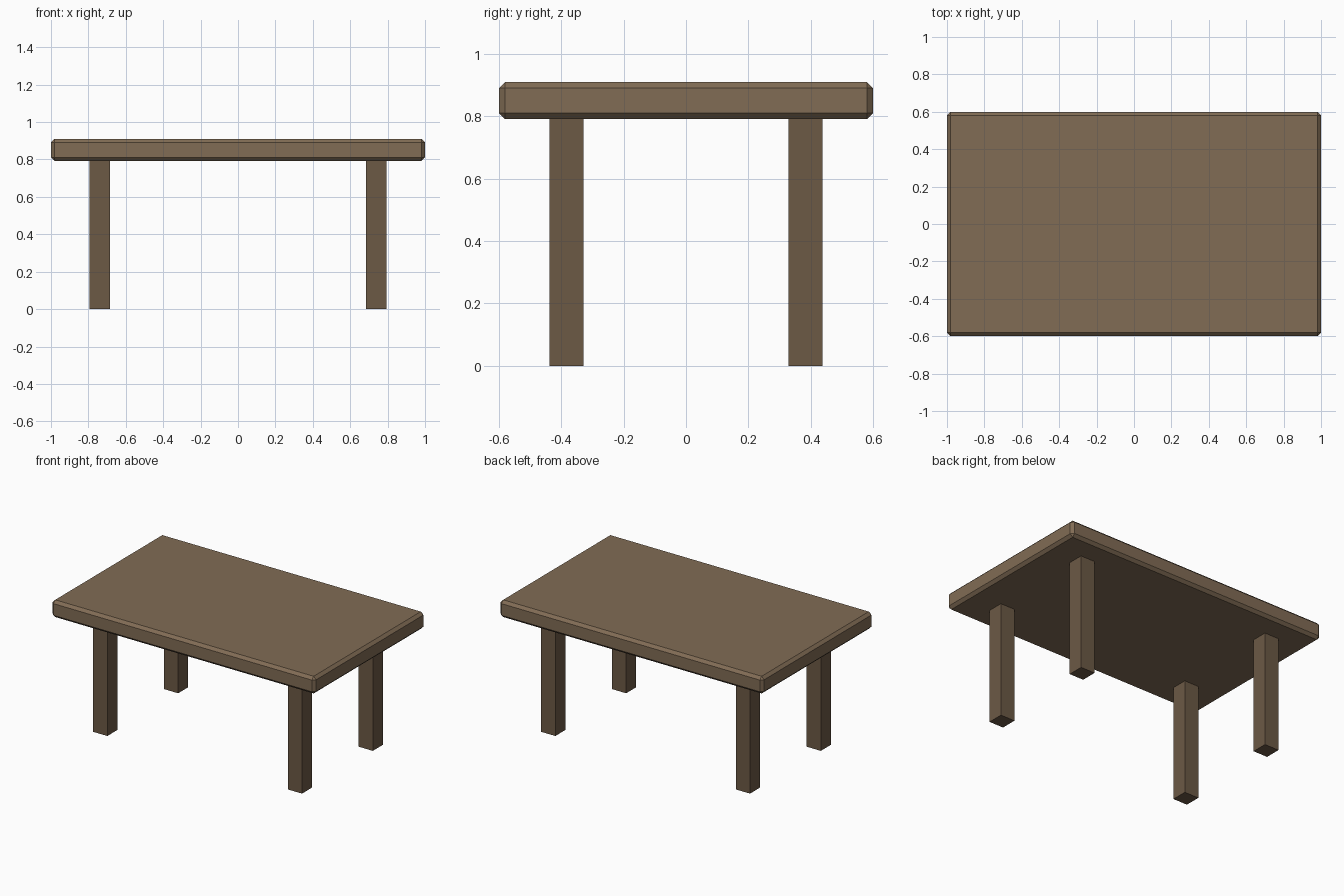
import bpy

if "Cube" in bpy.data.objects:
    bpy.data.objects.remove(bpy.data.objects["Cube"])


def material(name, color):
    mat = bpy.data.materials.new(name)
    mat.diffuse_color = (*color, 1)
    mat.use_nodes = True
    mat.node_tree.nodes["Principled BSDF"].inputs["Base Color"].default_value = mat.diffuse_color
    return mat


def box(name, center, size, mat):
    bpy.ops.mesh.primitive_cube_add(size=1, location=center)
    obj = bpy.context.object
    obj.name = name
    obj.scale = size
    bpy.ops.object.transform_apply(location=False, rotation=False, scale=True)
    obj.data.materials.append(mat)
    return obj


top_wood = material("top_wood", (0.22, 0.15, 0.09))
leg_wood = material("leg_wood", (0.15, 0.10, 0.06))

# Table top with chamfered edges
TOP_LOW, TOP_HIGH = 0.792, 0.91
top = box("table_top", (0, 0, (TOP_LOW + TOP_HIGH) / 2),
          (2, 1.2, TOP_HIGH - TOP_LOW), top_wood)
bevel = top.modifiers.new("chamfer", 'BEVEL')
bevel.width = 0.019
bevel.segments = 1

# Four square legs
for side, sx in (("left", -1), ("right", 1)):
    for end, sy in (("front", -1), ("back", 1)):
        box(f"{end}_{side}_leg", (sx * 0.739, sy * 0.384, TOP_LOW / 2),
            (0.108, 0.109, TOP_LOW), leg_wood)
